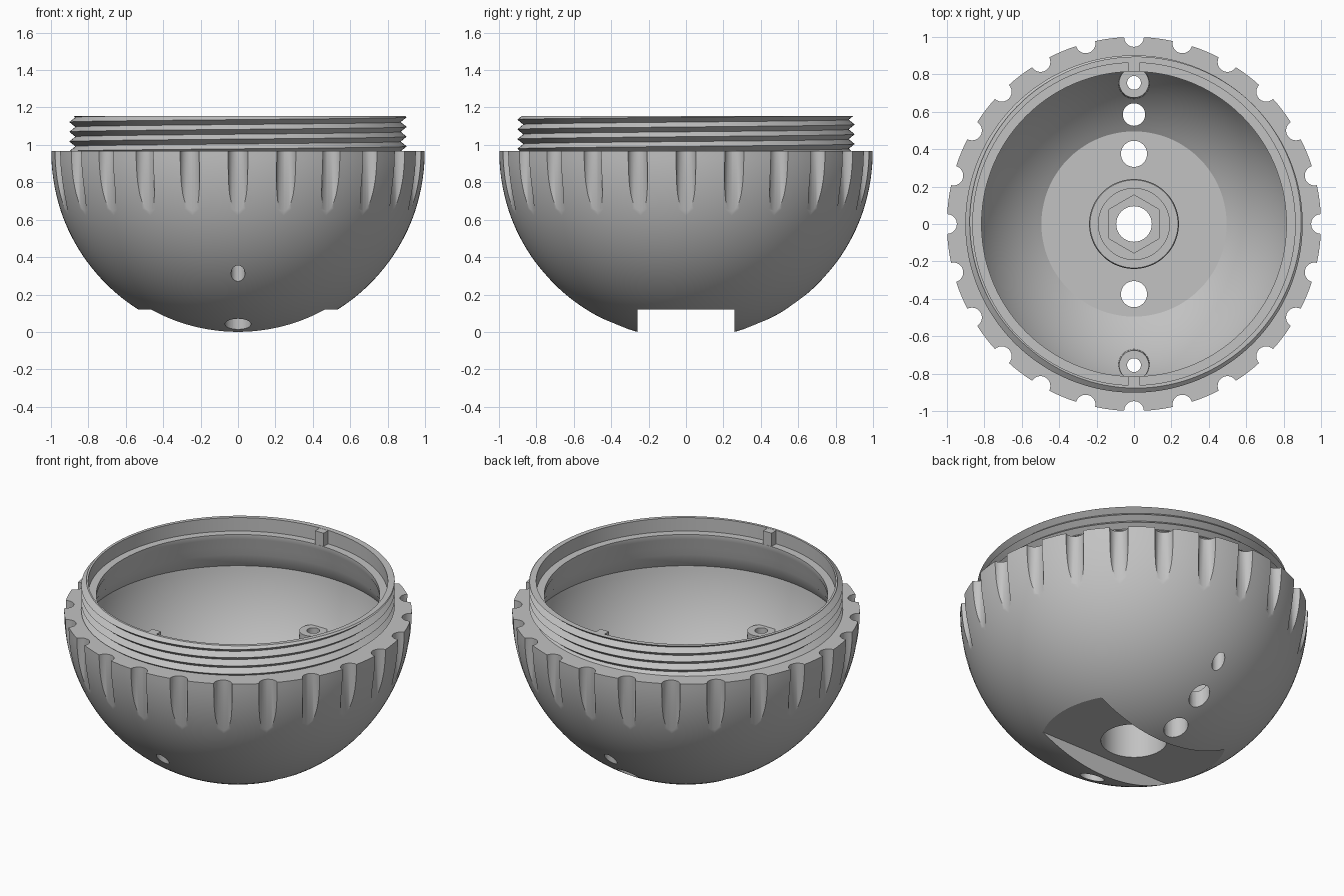
import bpy, bmesh
from math import sin, cos, pi, radians, asin, acos, floor
from mathutils import Matrix

if "Cube" in bpy.data.objects:
    bpy.data.objects.remove(bpy.data.objects["Cube"])

gray = bpy.data.materials.new("plain gray")
gray.use_nodes = True
gray.diffuse_color = (0.54, 0.54, 0.54, 1)
gray.node_tree.nodes["Principled BSDF"].inputs["Base Color"].default_value = (0.54, 0.54, 0.54, 1)

CENTRE = 0.966   # height of the sphere centre and of the flange
INNER = 0.915    # cavity radius
RIM = 1.155      # top of the threaded collar
SEGS = 144


def make(name, bm):
    bmesh.ops.recalc_face_normals(bm, faces=bm.faces)
    mesh = bpy.data.meshes.new(name)
    bm.to_mesh(mesh)
    bm.free()
    mesh.materials.append(gray)
    ob = bpy.data.objects.new(name, mesh)
    bpy.context.collection.objects.link(ob)
    return ob


def cyl(bm, x, y, r, z0, z1, segs=32, top=None):
    bmesh.ops.create_cone(bm, cap_ends=True, segments=segs, radius1=r, radius2=top or r,
                          depth=z1 - z0, matrix=Matrix.Translation((x, y, (z0 + z1) / 2)))


def box(bm, loc, size):
    place = Matrix.Translation(loc) @ Matrix.Diagonal((*size, 1))
    bmesh.ops.create_cube(bm, size=1, matrix=place)


def activate(ob):
    bpy.ops.object.select_all(action='DESELECT')
    ob.select_set(True)
    bpy.context.view_layer.objects.active = ob


def combine(ob, helper, operation):
    helper.hide_render = True
    activate(ob)
    mod = ob.modifiers.new("combine", 'BOOLEAN')
    mod.operation, mod.solver, mod.object = operation, 'EXACT', helper
    bpy.ops.object.modifier_apply(modifier=mod.name)
    bpy.data.objects.remove(helper)


def smooth(ob):
    activate(ob)
    bpy.ops.object.shade_smooth_by_angle(angle=radians(30))


def arc(radius, a0, a1, steps):
    # angles measured from straight down
    return [(radius * sin(a0 + (a1 - a0) * i / steps),
             CENTRE - radius * cos(a0 + (a1 - a0) * i / steps)) for i in range(steps + 1)]


# Bowl: one closed profile, from the inner boss over the rim to the outer sphere
floor_a = asin(0.495 / INNER)
floor_z = CENTRE - INNER * cos(floor_a)
wall_a = acos((CENTRE - 0.83) / INNER)
profile = [(0, 0.46), (0.19, 0.46), (0.19, 0.48), (0.235, 0.48), (0.24, 0.47), (0.24, floor_z)]
profile += arc(INNER, floor_a, wall_a, 24)
profile += [(0.85, 0.925), (0.85, 0.97), (0.815, 1.04), (0.815, 1.07), (0.862, 1.07),
            (0.862, RIM), (0.868, RIM), (0.868, CENTRE)]
profile += arc(1, pi / 2, 0, 40)

bm = bmesh.new()
verts = [bm.verts.new((r, 0, z)) for r, z in profile]
edges = [bm.edges.new(pair) for pair in zip(verts, verts[1:])]
bmesh.ops.spin(bm, geom=verts + edges, cent=(0, 0, 0), axis=(0, 0, 1),
               angle=2 * pi, steps=SEGS, use_merge=False)
bmesh.ops.remove_doubles(bm, verts=bm.verts, dist=0.0002)
bowl = make("bowl", bm)

# Bottom slot, grip flutes, plain holes and hex pocket
bm = bmesh.new()
box(bm, (0, 0, 0), (1.6, 0.52, 0.24))
for i in range(24):
    a = 2 * pi * i / 24
    cyl(bm, cos(a), sin(a), 0.053, 0.5, 1.02, 24)
for y, r in ((0.375, 0.07), (-0.375, 0.07), (0.585, 0.06)):
    cyl(bm, 0, y, r, -0.1, 0.6)
cyl(bm, 0, 0, 0.155, 0.42, 0.6, 6)
combine(bowl, make("cutter", bm), 'DIFFERENCE')

# Screw bosses, trimmed to stay inside the shell
SCREWS = (0.755, -0.755)
bm = bmesh.new()
for y in SCREWS:
    cyl(bm, 0, y, 0.09, 0.2, 0.552, 32, 0.08)
bosses = make("bosses", bm)
bm = bmesh.new()
bmesh.ops.create_uvsphere(bm, u_segments=64, v_segments=48, radius=0.965,
                          matrix=Matrix.Translation((0, 0, CENTRE)))
combine(bosses, make("trim_ball", bm), 'INTERSECT')
combine(bowl, bosses, 'UNION')

# Screw holes and the wide bore from below
bm = bmesh.new()
for y in SCREWS:
    cyl(bm, 0, y, 0.037, 0.1, 0.7)
cyl(bm, 0, 0, 0.19, -0.1, 0.37, 64)
combine(bowl, make("cutter", bm), 'DIFFERENCE')

# Centre hole
bm = bmesh.new()
cyl(bm, 0, 0, 0.095, 0.3, 0.6, 48)
combine(bowl, make("cutter", bm), 'DIFFERENCE')
smooth(bowl)

# Screw thread: zigzag profile that climbs one pitch per turn, trimmed at both ends
PITCH, ROOT, CREST = 0.052, 0.87, 0.902


def thread_radius(z, shift):
    t = (z - shift - CENTRE) / PITCH
    t -= floor(t)
    return ROOT + (CREST - ROOT) * (1 - abs(2 * t - 1))


bm = bmesh.new()
columns = []
for j in range(SEGS + 1):
    a = 2 * pi * j / SEGS
    shift = PITCH * j / SEGS
    points = [(0.867, CENTRE)]
    for k in range(-2, 9):
        z = min(max(CENTRE + k * PITCH / 2 + shift, CENTRE), RIM)
        points.append((thread_radius(z, shift), z))
    points.append((0.867, RIM))
    columns.append([bm.verts.new((r * cos(a), r * sin(a), z)) for r, z in points])
for left, right in zip(columns, columns[1:]):
    for k in range(len(left) - 1):
        bm.faces.new((left[k], right[k], right[k + 1], left[k + 1]))
bmesh.ops.remove_doubles(bm, verts=bm.verts, dist=0.0002)
smooth(make("screw_thread", bm))

# Key tabs on the inner ledge
for name, side in (("back_key_tab", 1), ("front_key_tab", -1)):
    bm = bmesh.new()
    box(bm, (0, side * 0.841, 1.111), (0.06, 0.05, 0.086))
    make(name, bm)
